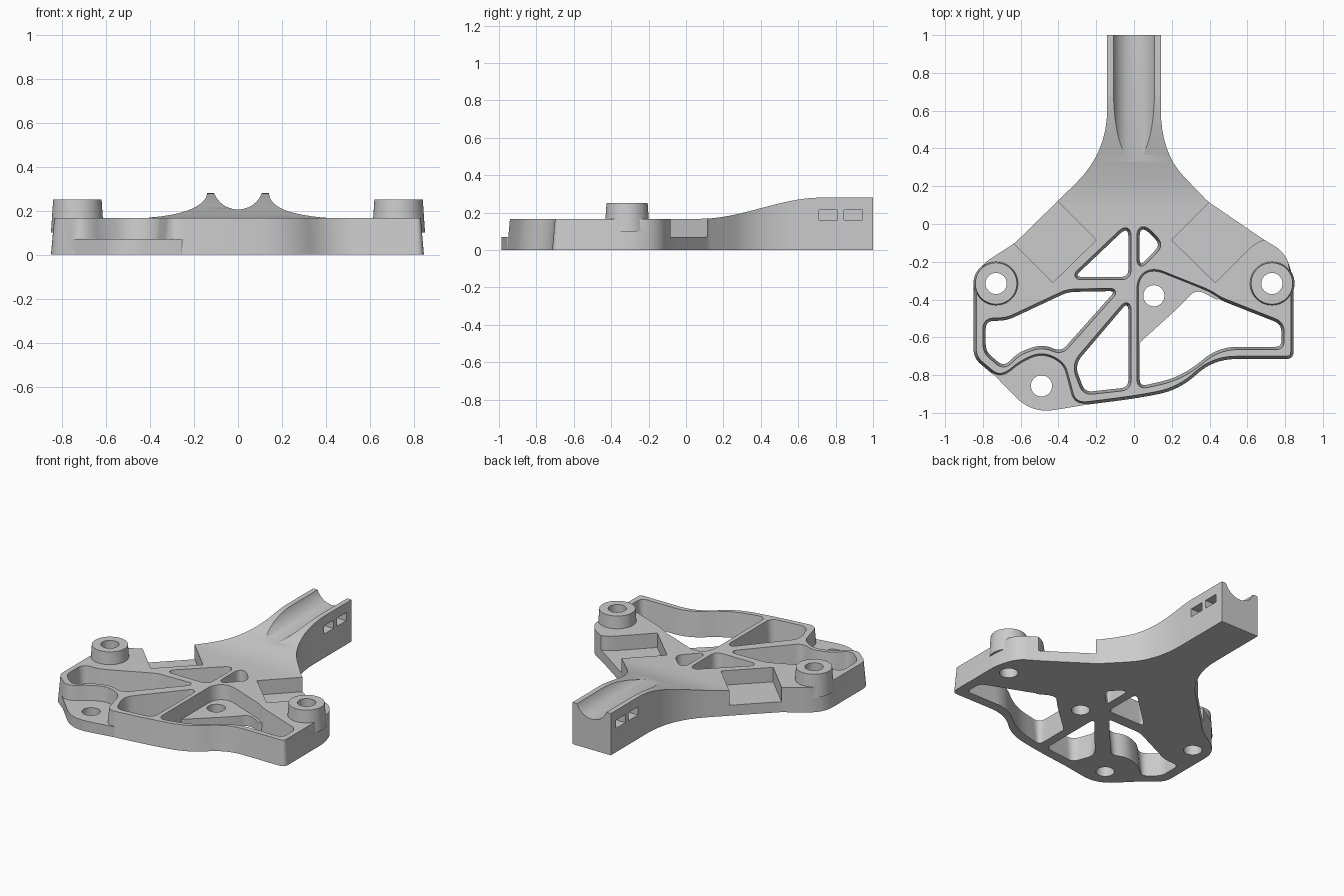
import bpy
import bmesh
import math
from mathutils import Matrix, Vector

default = bpy.data.objects.get("Cube")
if default:
    bpy.data.objects.remove(default, do_unlink=True)

grey = bpy.data.materials.new("plain grey")
grey.use_nodes = True
grey.diffuse_color = (0.6, 0.6, 0.6, 1)
grey.node_tree.nodes["Principled BSDF"].inputs["Base Color"].default_value = (0.6, 0.6, 0.6, 1)

HEIGHT = 0.167       # top of the ribbed plate
STEP = 0.07          # top of the lug, web and pocket floors
LEAN = 0.015         # how far moulded walls lean over the plate height


def rounded(points, radius, steps=8):
    """Round each corner; a third value on a point overrides the radius."""
    result = []
    count = len(points)
    for i, point in enumerate(points):
        corner = Vector(point[:2])
        before = Vector(points[i - 1][:2]) - corner
        after = Vector(points[(i + 1) % count][:2]) - corner
        r = point[2] if len(point) > 2 else radius
        if r == 0:
            result.append(corner)
            continue
        start = corner + before.normalized() * min(r, before.length * 0.49)
        end = corner + after.normalized() * min(r, after.length * 0.49)
        for k in range(steps + 1):
            t = k / steps
            result.append(start * (1 - t) ** 2 + corner * 2 * t * (1 - t) + end * t * t)
    return result


def offset(points, distance, limit):
    """Move a counter-clockwise loop outwards, fading out as y nears the limit."""
    result = []
    for i, p in enumerate(points):
        along = points[(i + 1) % len(points)] - points[i - 1]
        normal = Vector((along.y, -along.x)).normalized()
        result.append(p + normal * distance * min(1, max(0, (limit - p.y) * 10)))
    return result


def make_object(name, bm):
    bmesh.ops.triangulate(bm, faces=bm.faces)
    mesh = bpy.data.meshes.new(name)
    bm.to_mesh(mesh)
    bm.free()
    mesh.materials.append(grey)
    obj = bpy.data.objects.new(name, mesh)
    bpy.context.collection.objects.link(obj)
    return obj


def prism(name, points, layers, limit=9):
    """Stack the outline through (height, outward offset) layers."""
    points = [Vector(p[:2]) for p in points]
    if sum(points[i - 1].cross(p) for i, p in enumerate(points)) < 0:
        points.reverse()
    bm = bmesh.new()
    rings = [[bm.verts.new((p.x, p.y, z)) for p in offset(points, grow, limit)]
             for z, grow in layers]
    bm.faces.new(rings[0][::-1])
    bm.faces.new(rings[-1])
    for low, high in zip(rings, rings[1:]):
        for i in range(len(low)):
            bm.faces.new((low[i - 1], low[i], high[i], high[i - 1]))
    bm.normal_update()
    return make_object(name, bm)


def cone(name, x, y, r_low, r_high, low, high):
    bm = bmesh.new()
    bmesh.ops.create_cone(bm, cap_ends=True, segments=48, radius1=r_low, radius2=r_high,
                          depth=high - low,
                          matrix=Matrix.Translation((x, y, (low + high) / 2)))
    return make_object(name, bm)


def combine(target, other, operation):
    mod = target.modifiers.new(operation.lower(), "BOOLEAN")
    mod.object = other
    mod.operation = operation
    mod.solver = "EXACT"
    mod.use_self = True
    bpy.ops.object.select_all(action="DESELECT")
    bpy.context.view_layer.objects.active = target
    target.select_set(True)
    bpy.ops.object.modifier_apply(modifier=mod.name)
    bpy.data.objects.remove(other, do_unlink=True)


# Plate outline with the flared neck
outline = [
    (.142, 1, 0), (-.142, 1, 0), (-.142, .378, .23), (-.63, -.1, .02), (-.8, -.21, .06),
    (-.85, -.29, .06), (-.85, -.71, .05), (-.73, -.81, .04), (-.67, -.8), (-.6, -.74, .1),
    (-.49, -.69, .1), (-.38, -.74, .1), (-.355, -.83, .06), (-.32, -.965, .08),
    (0, -.925, .1), (.24, -.88, .15), (.42, -.715, .12), (.845, -.715, .04),
    (.845, -.29, .06), (.8, -.15, .1), (.69, -.085, .06), (.39, .12, .02),
    (.142, .378, .23),
]
frame = prism("bracket_frame", rounded(outline, .05),
              [(0, 0), (HEIGHT, -LEAN), (.35, -LEAN)], -.2)

# Top surface: flat plate sweeping up into the neck
top_profile = [(-1.2, HEIGHT)]
for k in range(21):
    t = k / 20
    top_profile.append((.08 + .64 * t, HEIGHT + .113 * t * t * (3 - 2 * t)))
top_profile += [(1.2, .28), (1.2, .6), (-1.2, .6)]
top_cutter = prism("top_cutter", top_profile, [(-1.2, 0), (1.2, 0)])
top_cutter.data.transform(Matrix(((0, 0, 1, 0), (1, 0, 0, 0), (0, 1, 0, 0), (0, 0, 0, 1))))
combine(frame, top_cutter, "DIFFERENCE")

# Windows between the ribs
windows = [
    [(-.785, -.515), (-.67, -.51), (-.35, -.36), (-.1, -.355, .03), (-.385, -.675),
     (-.49, -.635, .1), (-.61, -.68), (-.69, -.755), (-.785, -.675)],
    [(-.03, -.01, .06), (-.315, -.28), (-.03, -.28)],
    [(.03, -.03, .04), (.065, -.03, .04), (.14, -.11, .04), (.03, -.225, .04)],
    [(-.03, -.41, .05), (-.03, -.865), (-.26, -.89), (-.315, -.745, .06)],
    [(.03, -.29, .06), (.1, -.245, .06), (.4, -.365, .05), (.45, -.4, .05), (.78, -.53),
     (.78, -.65, .03), (.45, -.65, .1), (.25, -.81, .15), (.03, -.86)],
]
for points in windows:
    window = prism("window", rounded(points, .04),
                   [(-.05, 0), (0, 0), (HEIGHT, LEAN), (.25, LEAN)])
    combine(frame, window, "DIFFERENCE")

# Pockets with a low floor beside the neck
pockets = [
    [(-.2, -.085), (-.43, -.31), (-.84, .1), (-.6, .315)],
    [(.2, -.085), (.43, -.31), (.65, -.09, .06), (.8, -.06), (.9, .1), (.6, .315)],
]
for points in pockets:
    combine(frame, prism("pocket", rounded(points, 0), [(STEP, 0), (.5, 0)]), "DIFFERENCE")

# Low front lug and the web that carries the middle hole
lug = [(-.8, -.735, 0), (-.72, -.775), (-.67, -.77), (-.6, -.715), (-.49, -.67, .1),
       (-.38, -.71), (-.33, -.8), (-.3, -.88), (-.22, -.93, 0), (-.26, -.958, 0),
       (-.54, -1.004, .12), (-.735, -.805, 0)]
web = [(.012, -.65, 0), (.05, -.61, 0), (.26, -.42, .09), (.33, -.34, .08), (.45, -.41, .04),
       (.47, -.36, 0), (.1, -.22, 0), (.012, -.27, 0)]
for name, points in (("front_lug", lug), ("middle_web", web)):
    combine(frame, prism(name, rounded(points, .05), [(0, 0), (STEP, 0)]), "UNION")

# Raised mounting bosses on both sides
for side in (-1, 1):
    combine(frame, cone("boss", side * .73, -.315, .12, .11, .1, .25), "UNION")

# Bolt holes
for x, y in ((-.73, -.315), (.73, -.315), (-.49, -.857), (.105, -.38)):
    combine(frame, cone("bolt_hole", x, y, .056, .056, -.1, .5), "DIFFERENCE")

# Round groove along the neck
groove = cone("groove", 0, 0, .117, .117, -.45, .45)
groove.data.transform(Matrix.Translation((0, .7, .322)) @ Matrix.Rotation(math.pi / 2, 4, "X"))
combine(frame, groove, "DIFFERENCE")

# Strap slots in both flanks of the neck
for side in (-1, 1):
    for y in (.71, .845):
        inner, outer = side * .075, side * .2
        slot = [(inner, y), (outer, y), (outer, y + .1), (inner, y + .1)]
        combine(frame, prism("slot", slot, [(.16, 0), (.215, 0)]), "DIFFERENCE")

bpy.ops.object.select_all(action="DESELECT")
frame.select_set(True)
bpy.context.view_layer.objects.active = frame
bpy.ops.object.shade_smooth_by_angle(angle=math.radians(25))
